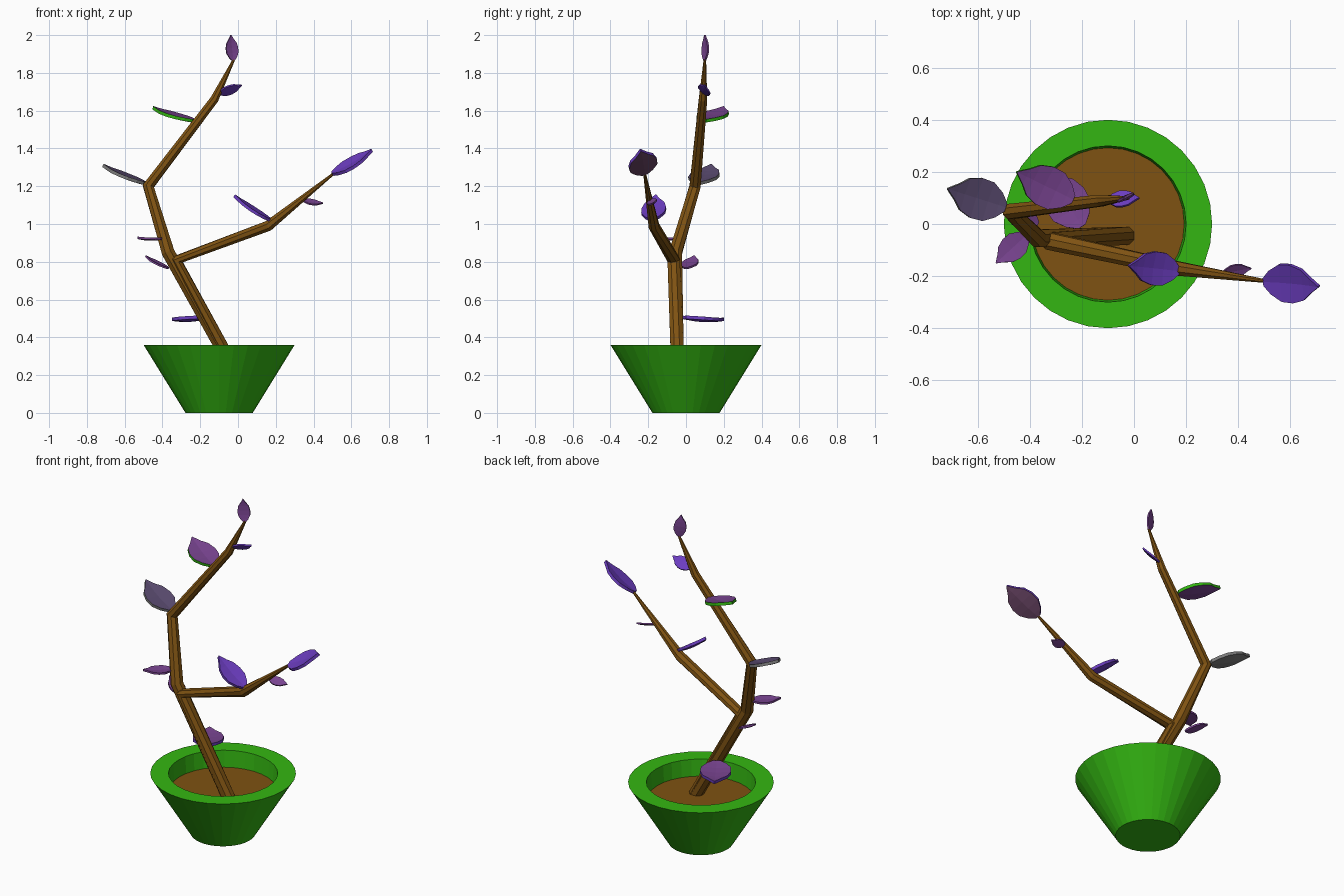
import bpy, bmesh, math
from mathutils import Vector

if "Cube" in bpy.data.objects:
    bpy.data.objects.remove(bpy.data.objects["Cube"])


def mat(name, r, g, b):
    m = bpy.data.materials.new(name)
    m.diffuse_color = (r, g, b, 1)
    m.use_nodes = True
    m.node_tree.nodes["Principled BSDF"].inputs["Base Color"].default_value = m.diffuse_color
    return m


GREEN = mat("pot_green", 0.034, 0.47, 0.006)
BROWN = mat("bark_brown", 0.21, 0.085, 0.006)
VIOLET = mat("leaf_violet", 0.15, 0.047, 0.53)
PURPLE = mat("leaf_purple", 0.19, 0.058, 0.28)
SLATE = mat("leaf_slate", 0.105, 0.072, 0.165)
MAUVE = mat("leaf_mauve", 0.14, 0.058, 0.127)
GREY = mat("leaf_grey", 0.2, 0.2, 0.2)


def finish(bm, name, mats):
    bmesh.ops.recalc_face_normals(bm, faces=bm.faces)
    me = bpy.data.meshes.new(name)
    bm.to_mesh(me)
    bm.free()
    for m in mats:
        me.materials.append(m)
    ob = bpy.data.objects.new(name, me)
    bpy.context.collection.objects.link(ob)
    return ob


def bridge(bm, a, b):
    n = len(a)
    return [bm.faces.new((a[i], a[(i + 1) % n], b[(i + 1) % n], b[i])) for i in range(n)]


def lathe(name, profile, centre, material, n=32):
    """Stack of rings around a vertical axis, capped at both ends."""
    bm = bmesh.new()
    rings = [[bm.verts.new((centre[0] + r * math.cos(2 * math.pi * i / n),
                            centre[1] + r * math.sin(2 * math.pi * i / n), z))
              for i in range(n)] for r, z in profile]
    for a, b in zip(rings, rings[1:]):
        bridge(bm, a, b)
    bm.faces.new(rings[0])
    bm.faces.new(rings[-1])
    return finish(bm, name, [material])


def tube(name, points, n=8):
    """Tapered, bent branch; points are (x, y, z, radius)."""
    bm = bmesh.new()
    pts = [Vector(p[:3]) for p in points]
    rings = []
    for k, p in enumerate(pts):
        d0 = (p - pts[max(k - 1, 0)]).normalized()
        d1 = (pts[min(k + 1, len(pts) - 1)] - p).normalized()
        t = (d0 + d1).normalized()
        u = Vector((0, 1, 0)).cross(t).normalized()
        v = t.cross(u)
        r = points[k][3]
        rings.append([bm.verts.new(p + r * (math.cos(a) * u + math.sin(a) * v))
                      for a in [2 * math.pi * (i + 0.5) / n for i in range(n)]])
    for a, b in zip(rings, rings[1:]):
        bridge(bm, a, b)
    bm.faces.new(rings[0])
    bm.faces.new(rings[-1])
    return finish(bm, name, [BROWN])


# leaf outline: (position along leaf, half width as share of full half width)
OUTLINE = [(0.0, 0.2), (0.12, 0.62), (0.3, 0.97), (0.5, 1.0), (0.7, 0.8), (0.83, 0.42), (1.0, 0.03)]


def leaf(name, base, tip, side, width, top, under=None, rim=None):
    """Slightly cupped thin leaf from base to tip, spread along the side direction."""
    base, tip = Vector(base), Vector(tip)
    d = tip - base
    t = d.normalized()
    s = Vector(side)
    s = (s - t * s.dot(t)).normalized()
    nrm = t.cross(s)
    if nrm.z < 0:
        nrm = -nrm
    h = 0.035 * d.length
    bm = bmesh.new()
    rows = []
    for f, w in OUTLINE:
        c = base + d * f - nrm * (0.18 * d.length * f * (1 - f))
        e = s * (w * width / 2)
        up = nrm * h
        lift = nrm * (0.05 * width * w)
        rows.append([bm.verts.new(q) for q in (c - e + lift + up, c + up, c + e + lift + up,
                                               c + e + lift - up, c - up, c - e + lift - up)])
    kinds = (0, 0, 2, 1, 1, 2)
    for a, b in zip(rows, rows[1:]):
        for face, k in zip(bridge(bm, a, b), kinds):
            face.material_index = k
    for end in (rows[0], rows[-1]):
        bm.faces.new(end).material_index = 2
    return finish(bm, name, [top, under or top, rim or top])


# pot with hollow rim, and soil inside
lathe("pot", [(0.178, 0), (0.4, 0.36), (0.3, 0.36), (0.292, 0.25)], (-0.1, 0), GREEN)
lathe("soil", [(0.29, 0.24), (0.294, 0.26)], (-0.1, 0), BROWN)

# two stems sharing one root
tube("main_stem", [(-0.035, -0.045, 0.25, 0.037), (-0.37, -0.055, 0.85, 0.037),
                   (-0.475, 0.048, 1.2, 0.032), (-0.125, 0.09, 1.66, 0.024),
                   (-0.022, 0.1, 1.87, 0.007)])
tube("side_stem", [(-0.03, -0.045, 0.25, 0.037), (-0.325, -0.065, 0.81, 0.036),
                   (0.16, -0.17, 0.99, 0.03), (0.51, -0.22, 1.27, 0.007)])

# leaves: base, tip, side direction, width, colours
LEAVES = [
    ((-0.025, 0.1, 1.865), (-0.038, 0.1, 2.0), (1, 0.5, 0), 0.07, PURPLE),
    ((-0.1, 0.095, 1.69), (0.02, 0.1, 1.735), (0, 1, -0.8), 0.075, VIOLET),
    ((-0.235, 0.095, 1.545), (-0.45, 0.2, 1.615), (0.45, 0.9, 0), 0.16, PURPLE, PURPLE, GREEN),
    ((-0.495, 0.065, 1.215), (-0.715, 0.135, 1.31), (0.3, 0.95, 0), 0.16, SLATE, GREY, GREY),
    ((-0.41, -0.04, 0.922), (-0.53, -0.15, 0.927), (1, -1, 0), 0.1, PURPLE),
    ((-0.37, 0.0, 0.765), (-0.49, 0.045, 0.83), (0.35, 0.9, 0), 0.09, PURPLE),
    ((-0.2, -0.01, 0.505), (-0.33, 0.2, 0.495), (0.85, 0.5, 0), 0.17, PURPLE, VIOLET, VIOLET),
    ((0.17, -0.18, 1.02), (-0.02, -0.16, 1.15), (0.1, 1, 0.1), 0.13, VIOLET),
    ((0.34, -0.19, 1.125), (0.45, -0.17, 1.11), (0, 0.9, 0.5), 0.055, PURPLE),
    ((0.5, -0.22, 1.265), (0.71, -0.24, 1.39), (0, 0.9, 0.35), 0.155, VIOLET, MAUVE, VIOLET),
]
for i, spec in enumerate(LEAVES):
    leaf(f"leaf_{i + 1}", *spec)
